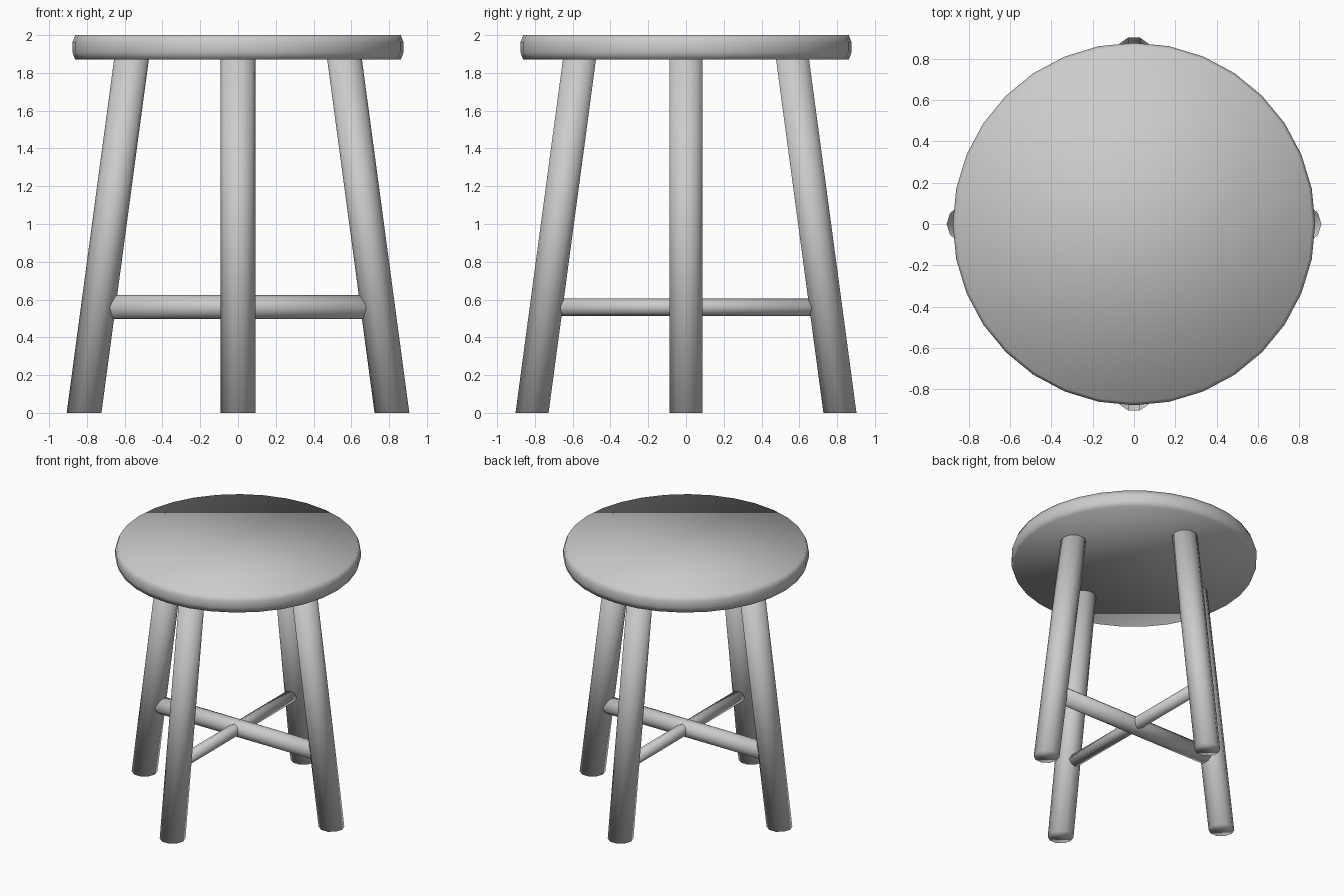
import bpy, bmesh
from math import sin, cos, pi
from mathutils import Vector

if "Cube" in bpy.data.objects:
    bpy.data.objects.remove(bpy.data.objects["Cube"])


def loft(name, rings):
    """Closed, smooth solid through rings of points with equal counts."""
    bm = bmesh.new()
    loops = [[bm.verts.new(p) for p in ring] for ring in rings]
    n = len(loops[0])
    for a, b in zip(loops, loops[1:]):
        for i in range(n):
            j = (i + 1) % n
            bm.faces.new((a[i], a[j], b[j], b[i]))
    bm.faces.new(loops[0][::-1])
    bm.faces.new(loops[-1])
    bmesh.ops.recalc_face_normals(bm, faces=bm.faces)
    for f in bm.faces:
        f.smooth = True
    mesh = bpy.data.meshes.new(name)
    bm.to_mesh(mesh)
    bm.free()
    obj = bpy.data.objects.new(name, mesh)
    bpy.context.collection.objects.link(obj)
    return obj


def ring(center, radius, sides, u=(1, 0, 0), v=(0, 1, 0)):
    c, u, v = Vector(center), Vector(u), Vector(v)
    return [c + radius * (cos(2 * pi * i / sides) * u + sin(2 * pi * i / sides) * v)
            for i in range(sides)]


# Round seat with a softly bulging rim
profile = [(0.862, 1.87), (0.877, 1.91), (0.877, 1.96), (0.862, 2.0)]
loft("seat", [ring((0, 0, z), r, 32) for r, z in profile])

# Four splayed legs, cut level at floor and seat
for name, dx, dy in (("right_leg", 1, 0), ("left_leg", -1, 0),
                     ("back_leg", 0, 1), ("front_leg", 0, -1)):
    foot, top = 0.815, 0.563
    loft(name, [ring((dx * foot, dy * foot, 0), 0.092, 10),
                ring((dx * top, dy * top, 1.88), 0.092, 10)])

# Crossed stretchers, the side-to-side one thicker
loft("side_stretcher", [ring((x, 0, 0.56), 0.064, 12, (0, 1, 0), (0, 0, 1))
                        for x in (-0.71, 0.71)])
loft("front_back_stretcher", [ring((0, y, 0.56), 0.046, 8, (1, 0, 0), (0, 0, 1))
                              for y in (-0.71, 0.71)])
